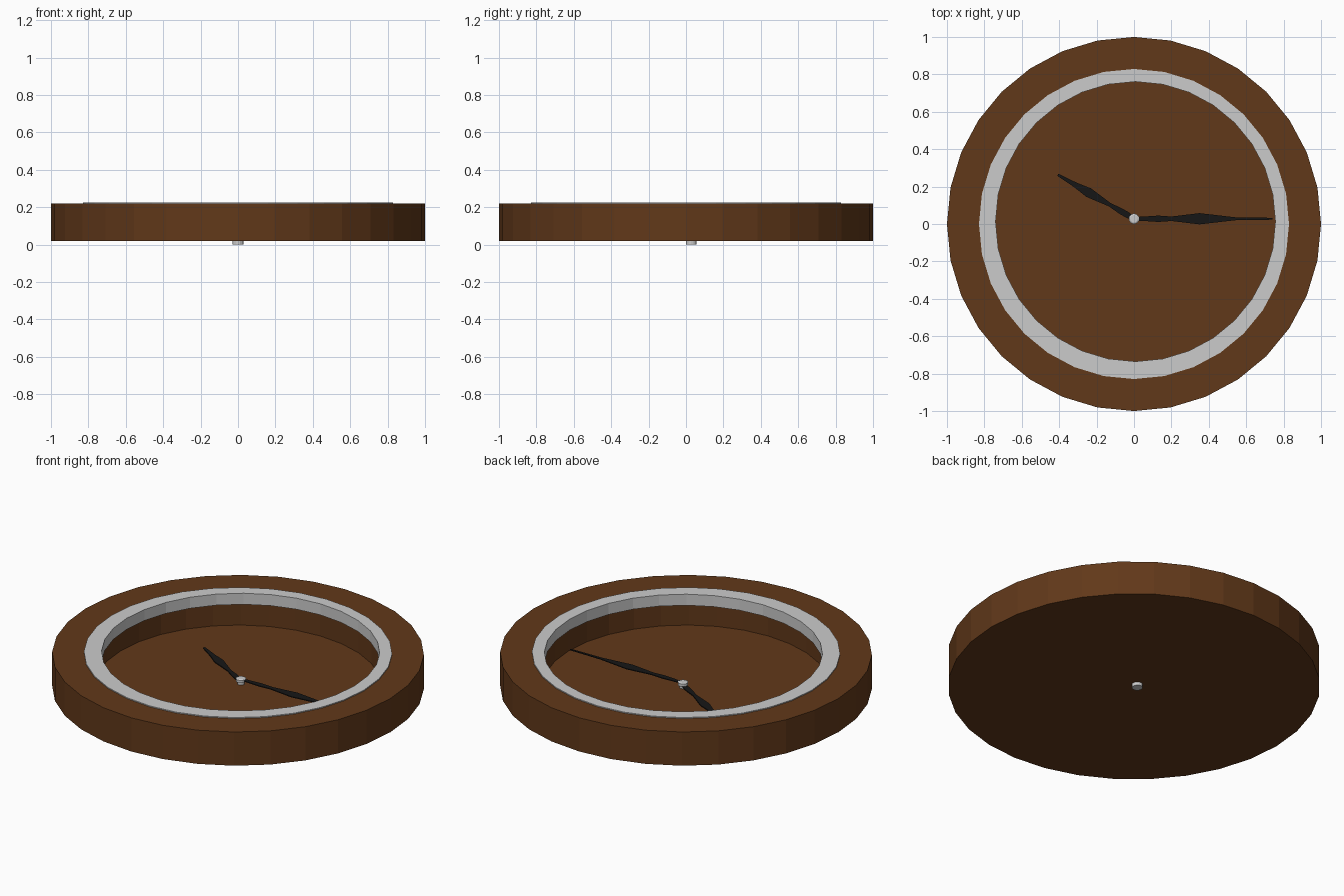
import bpy, bmesh, math
from mathutils import Matrix

if "Cube" in bpy.data.objects:
    bpy.data.objects.remove(bpy.data.objects["Cube"])


def paint(name, color):
    mat = bpy.data.materials.new(name)
    mat.diffuse_color = (*color, 1)
    mat.use_nodes = True
    mat.node_tree.nodes["Principled BSDF"].inputs["Base Color"].default_value = mat.diffuse_color
    return mat


def finish(name, bm, mat=None):
    bmesh.ops.recalc_face_normals(bm, faces=bm.faces)
    me = bpy.data.meshes.new(name)
    bm.to_mesh(me)
    bm.free()
    ob = bpy.data.objects.new(name, me)
    bpy.context.collection.objects.link(ob)
    if mat:
        me.materials.append(mat)
    return ob


def turned(name, loops, sides=32, mat=None, closed=False):
    """Bridge circular loops (radius, z, centre x, centre y); cap the ends or join them."""
    bm = bmesh.new()
    rings = []
    for r, z, cx, cy in loops:
        angles = [2 * math.pi * i / sides for i in range(sides)]
        rings.append([bm.verts.new((cx + r * math.cos(a), cy + r * math.sin(a), z)) for a in angles])
    pairs = list(zip(rings, rings[1:]))
    if closed:
        pairs.append((rings[-1], rings[0]))
    else:
        bm.faces.new(rings[0])
        bm.faces.new(rings[-1])
    for a, b in pairs:
        for i in range(sides):
            j = (i + 1) % sides
            bm.faces.new((a[i], a[j], b[j], b[i]))
    return finish(name, bm, mat)


def hand(name, profile, z, angle, mat, thickness=0.005):
    """Flat pointer from (distance, half width) stations, turned about the pin."""
    bm = bmesh.new()
    outline = profile + [(d, -w) for d, w in reversed(profile)]
    face = bm.faces.new([bm.verts.new((d, w, 0)) for d, w in outline])
    ext = bmesh.ops.extrude_face_region(bm, geom=[face])
    top = [v for v in ext["geom"] if isinstance(v, bmesh.types.BMVert)]
    bmesh.ops.translate(bm, verts=top, vec=(0, 0, thickness))
    bm.transform(Matrix.Translation((0, PIN_Y, z)) @ Matrix.Rotation(angle, 4, 'Z'))
    return finish(name, bm, mat)


PIN_Y = 0.028
wood = paint("wood", (0.12, 0.04, 0.01))
black = paint("black", (0.008, 0.008, 0.008))

# Wooden case with a round recess
turned("case", [(1, 0.02, 0, 0), (1, 0.22, 0, 0), (0.77, 0.22, 0, 0), (0.77, 0.03, 0, 0)], mat=wood)

# Grey bezel, its opening slightly off centre
turned("bezel", [(0.829, 0.16, 0, 0), (0.829, 0.226, 0, 0),
                 (0.748, 0.226, 0.008, 0.013), (0.748, 0.16, 0.008, 0.013)], closed=True)

# Centre pin running through the case
turned("centre_pin", [(r, z, 0, PIN_Y) for r, z in
                      [(0.029, 0), (0.029, 0.02), (0.02, 0.02), (0.02, 0.044),
                       (0.028, 0.046), (0.028, 0.062), (0.02, 0.066)]], sides=16)

# Pointers
hand("minute_hand", [(0, 0.01), (0.04, 0.011), (0.13, 0.017), (0.2, 0.012),
                     (0.35, 0.03), (0.54, 0.008), (0.74, 0.005)], 0.054, 0, black)
hand("hour_hand", [(0, 0.01), (0.04, 0.016), (0.08, 0.016), (0.15, 0.01),
                   (0.28, 0.026), (0.36, 0.014), (0.47, 0.006)], 0.042, math.radians(150), black)
